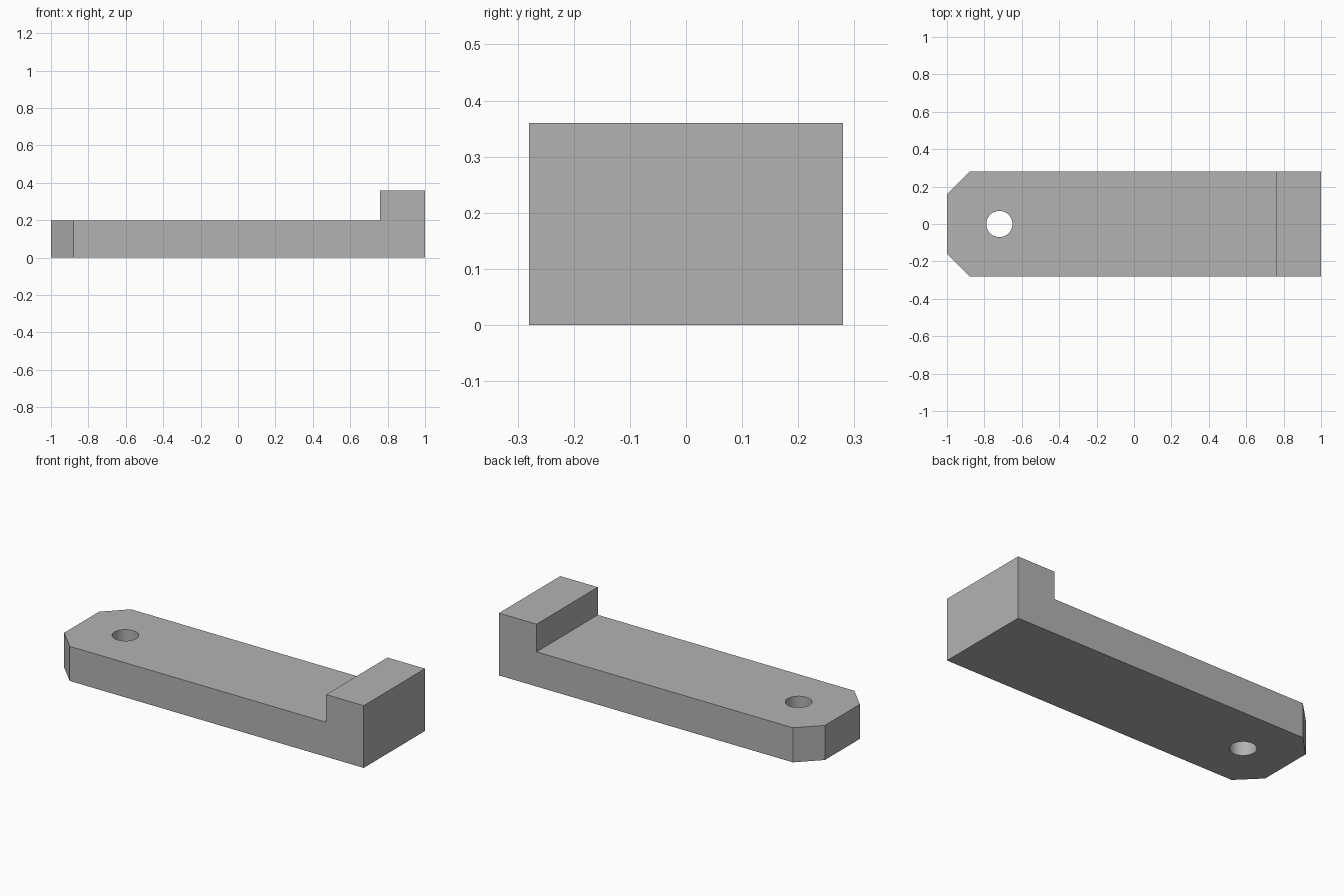
import bpy
import bmesh
from mathutils import Vector

cube = bpy.data.objects.get("Cube")
if cube:
    bpy.data.objects.remove(cube, do_unlink=True)

# Overall dimensions
HALF_LENGTH, HALF_WIDTH = 1.0, 0.28
BAR_TOP, LIP_TOP, LIP_X = 0.20, 0.36, 0.76
CHAMFER, HOLE_X, HOLE_RADIUS = 0.12, -0.72, 0.07

grey = bpy.data.materials.new("plain grey")
grey.use_nodes = True
grey.diffuse_color = (0.45, 0.45, 0.45, 1)
grey.node_tree.nodes["Principled BSDF"].inputs["Base Color"].default_value = grey.diffuse_color

# L-shaped side profile extruded across the width
profile = [(-HALF_LENGTH, 0), (HALF_LENGTH, 0), (HALF_LENGTH, LIP_TOP),
           (LIP_X, LIP_TOP), (LIP_X, BAR_TOP), (-HALF_LENGTH, BAR_TOP)]
bm = bmesh.new()
face = bm.faces.new([bm.verts.new((x, -HALF_WIDTH, z)) for x, z in profile])
extruded = bmesh.ops.extrude_face_region(bm, geom=[face])["geom"]
bmesh.ops.translate(bm, vec=Vector((0, 2 * HALF_WIDTH, 0)),
                    verts=[v for v in extruded if isinstance(v, bmesh.types.BMVert)])
bmesh.ops.recalc_face_normals(bm, faces=bm.faces)

# Chamfered corners at the hole end
corners = [e for e in bm.edges
           if all(v.co.x < -HALF_LENGTH + 0.01 for v in e.verts)
           and abs(e.verts[0].co.y - e.verts[1].co.y) < 0.01]
bmesh.ops.bevel(bm, geom=corners, offset=CHAMFER, offset_type='OFFSET',
                segments=1, profile=0.5, affect='EDGES')
bmesh.ops.recalc_face_normals(bm, faces=bm.faces)

mesh = bpy.data.meshes.new("lipped_bar")
bm.to_mesh(mesh)
bm.free()
mesh.materials.append(grey)
bar = bpy.data.objects.new("lipped_bar", mesh)
bpy.context.collection.objects.link(bar)

# Round through hole
bpy.ops.mesh.primitive_cylinder_add(vertices=48, radius=HOLE_RADIUS, depth=2 * BAR_TOP,
                                    location=(HOLE_X, 0, BAR_TOP / 2))
cutter = bpy.context.object
cutter.name = "hole_cutter"
cutter.hide_render = True
cutter.data.materials.append(grey)

hole = bar.modifiers.new("hole", 'BOOLEAN')
hole.operation = 'DIFFERENCE'
hole.solver = 'EXACT'
hole.object = cutter

bpy.ops.object.select_all(action='DESELECT')
bar.select_set(True)
bpy.context.view_layer.objects.active = bar
bpy.ops.object.modifier_apply(modifier=hole.name)
bpy.data.objects.remove(cutter, do_unlink=True)

# Smooth hole wall, crisp edges elsewhere
bpy.ops.object.shade_smooth_by_angle()
